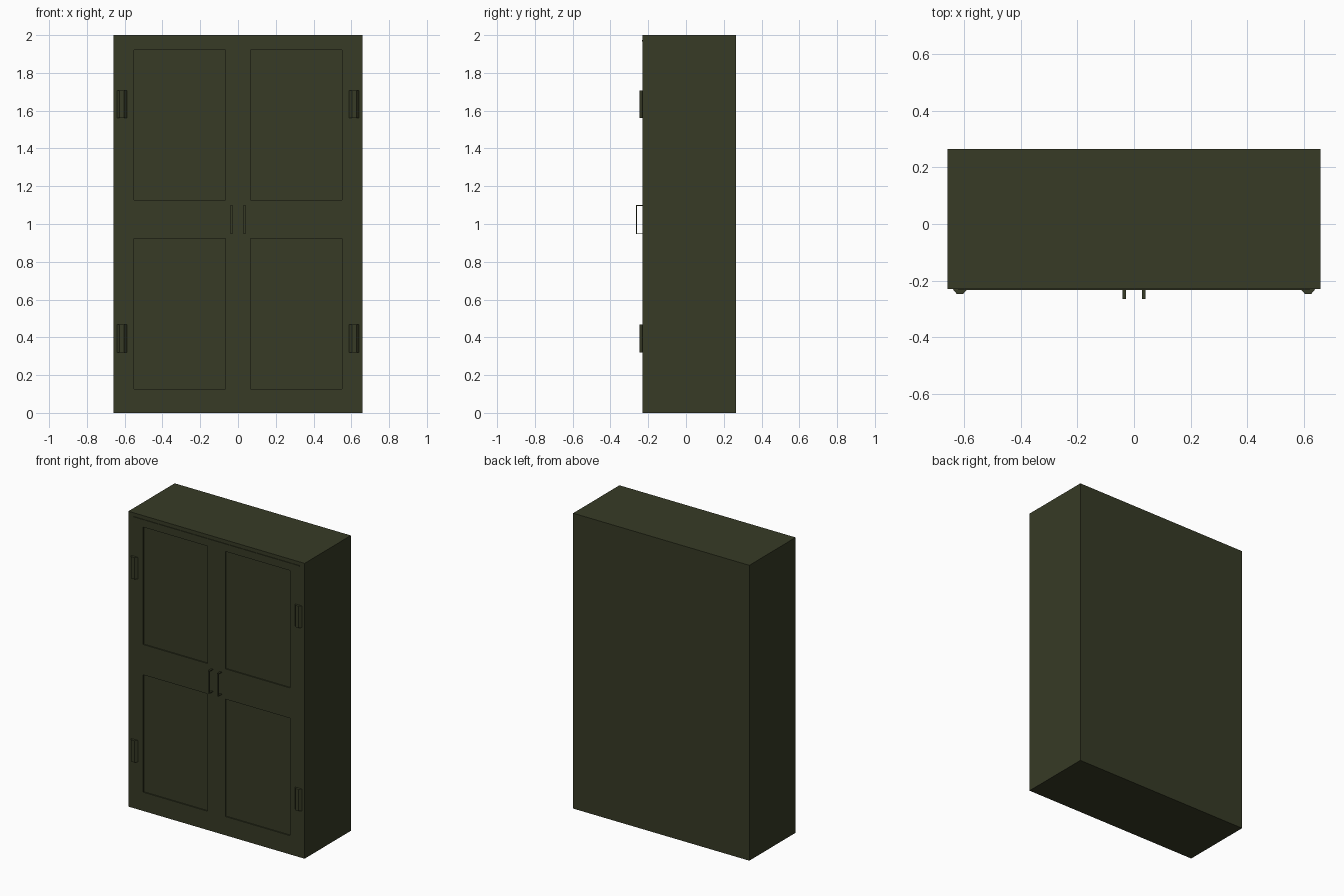
import bpy, bmesh

if "Cube" in bpy.data.objects:
    bpy.data.objects.remove(bpy.data.objects["Cube"])

olive = bpy.data.materials.new("dark_olive_paint")
olive.diffuse_color = (0.038, 0.043, 0.019, 1)
olive.use_nodes = True
olive.node_tree.nodes["Principled BSDF"].inputs["Base Color"].default_value = olive.diffuse_color

FRONT, BACK = -0.23, 0.265


def finish(name, bm):
    bmesh.ops.recalc_face_normals(bm, faces=bm.faces)
    me = bpy.data.meshes.new(name)
    bm.to_mesh(me)
    bm.free()
    ob = bpy.data.objects.new(name, me)
    bpy.context.collection.objects.link(ob)
    me.materials.append(olive)
    return ob


def box(name, x0, x1, y0, y1, z0, z1):
    bm = bmesh.new()
    bmesh.ops.create_cube(bm, size=1)
    for v in bm.verts:
        v.co = (x1 if v.co.x > 0 else x0, y1 if v.co.y > 0 else y0, z1 if v.co.z > 0 else z0)
    return finish(name, bm)


def extrude(name, pts, offset):
    """Closed profile extruded along an offset vector."""
    bm = bmesh.new()
    f = bm.faces.new([bm.verts.new(p) for p in pts])
    r = bmesh.ops.extrude_face_region(bm, geom=[f], use_keep_orig=True)
    bmesh.ops.translate(bm, vec=offset, verts=[g for g in r["geom"] if isinstance(g, bmesh.types.BMVert)])
    return finish(name, bm)


# cabinet body: front face cut into a grid, four door panels pushed in
xs = [-0.66, -0.55, -0.067, 0.067, 0.55, 0.66]
zs = [0, 0.127, 0.922, 1.127, 1.922, 2.0]
bm = bmesh.new()
grid = [[bm.verts.new((x, FRONT, z)) for z in zs] for x in xs]
panels = []
for i in range(5):
    for j in range(5):
        f = bm.faces.new((grid[i][j], grid[i + 1][j], grid[i + 1][j + 1], grid[i][j + 1]))
        if i in (1, 3) and j in (1, 3):
            panels.append(f)
rim = [e for e in bm.edges if e.is_boundary]
r = bmesh.ops.extrude_edge_only(bm, edges=rim)
for v in [g for g in r["geom"] if isinstance(g, bmesh.types.BMVert)]:
    v.co.y = BACK
back = [e for e in bm.edges if e.is_boundary]
bmesh.ops.contextual_create(bm, geom=back)
r = bmesh.ops.extrude_discrete_faces(bm, faces=panels)
for f in r["faces"]:
    bmesh.ops.translate(bm, vec=(0, 0.008, 0), verts=f.verts)
finish("cabinet_body", bm)

# slim lip above the doors
box("top_lip", -0.62, 0.62, FRONT - 0.004, FRONT + 0.002, 1.967, 1.975)

for s, side in ((-1, "left"), (1, "right")):
    # hinges: bevelled plates
    for z, level in ((0.32, "lower"), (1.56, "upper")):
        prof = [(s * x, y, z) for x, y in
                ((0.588, FRONT + 0.001), (0.604, -0.247), (0.627, -0.247), (0.642, FRONT + 0.001))]
        extrude(f"{side}_{level}_hinge", prof, (0, 0, 0.147))
    # handle: thin bent strap
    x = s * 0.034 - 0.006
    y, o, t = FRONT + 0.001, -0.265, 0.005
    prof = [(y, 0.946), (o, 0.946), (o, 1.1), (y, 1.1),
            (y, 1.1 - t), (o + t, 1.1 - t), (o + t, 0.946 + t), (y, 0.946 + t)]
    extrude(f"{side}_handle", [(x, a, b) for a, b in prof], (0.012, 0, 0))
